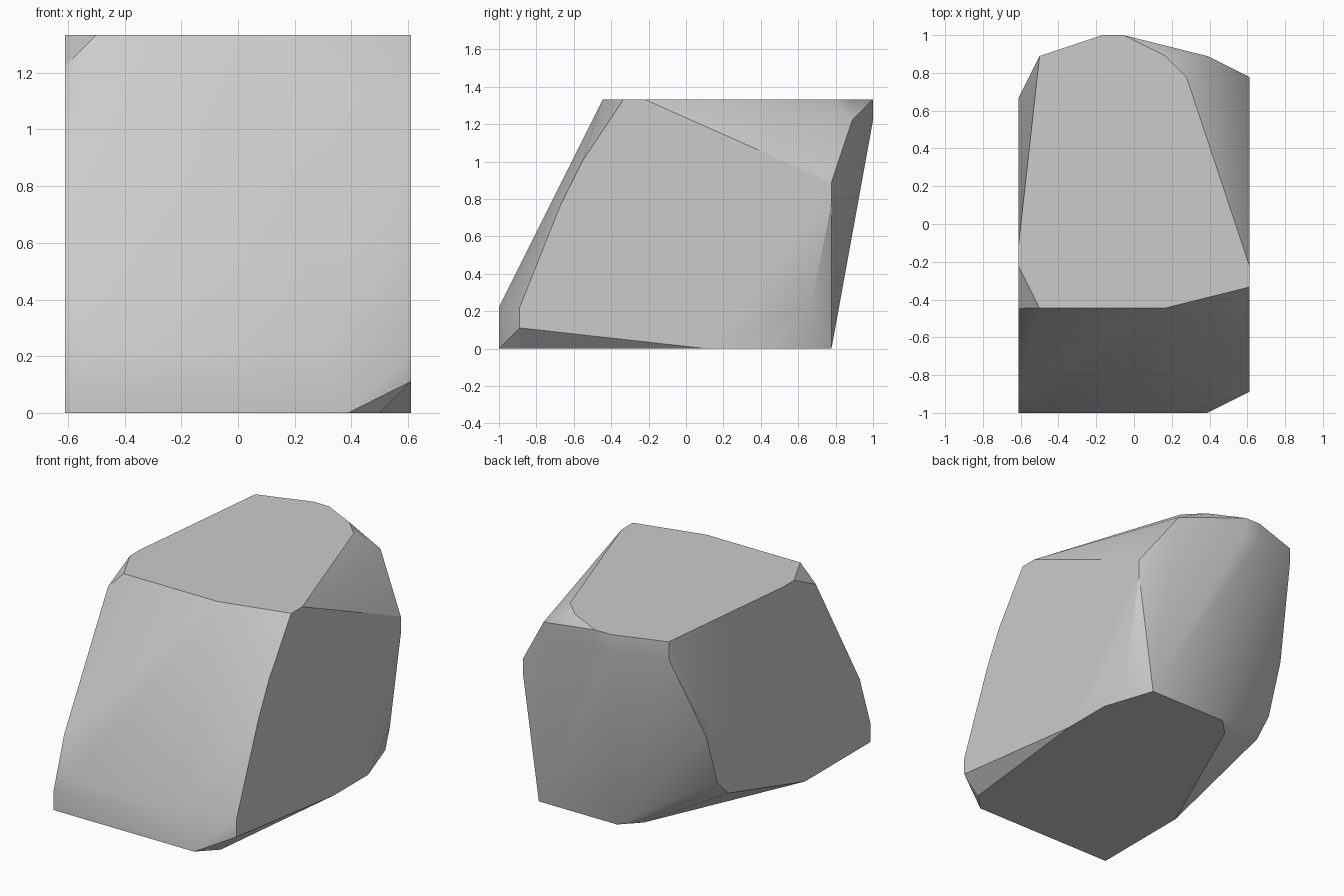
import bpy
import bmesh
import math
from mathutils import Vector

# Remove only the default cube
default_cube = bpy.data.objects.get("Cube")
if default_cube:
    bpy.data.objects.remove(default_cube, do_unlink=True)

# The rock is carved on a coarse lattice, counted from its lower front corner
STEP = 1 / 9
WIDTH, DEPTH, HEIGHT = 11, 18, 12
CENTRE = Vector((WIDTH / 2, DEPTH / 2, 0))


def outline(axis, level, pairs):
    """Place a flat outline on the lattice plane where the axis equals level."""
    points = []
    for pair in pairs:
        coords = list(pair)
        coords.insert("xyz".index(axis), level)
        points.append((Vector(coords) - CENTRE) * STEP)
    return points


def make_material(name, colour):
    material = bpy.data.materials.new(name)
    material.use_nodes = True
    material.diffuse_color = colour
    shader = material.node_tree.nodes["Principled BSDF"]
    shader.inputs["Base Color"].default_value = colour
    return material


# Flat top and flat underside, as x-y outlines
top = outline("z", HEIGHT, [(1, 5), (7, 5), (11, 6), (11, 7), (8, 16), (7, 17),
                            (5, 18), (4, 18), (1, 17), (0, 8), (0, 7)])
underside = outline("z", 0, [(0, 0), (9, 0), (10, 1), (11, 10), (11, 13),
                             (10, 16), (5, 16), (4, 15), (0, 6)])

# Flat cheeks on either side, as y-z outlines
left_cheek = outline("x", WIDTH, [(1, 1), (1, 2), (3, 7), (4, 9),
                                  (16, 8), (16, 7), (15, 2)])
right_cheek = outline("x", 0, [(0, 1), (1, 4), (5, 11), (15, 7), (15, 6),
                               (14, 3), (13, 2)])

# Blunt front toe and back ridge, as x-z outlines
front_toe = outline("y", 0, [(1, 2), (8, 2)])
back_ridge = outline("y", DEPTH, [(4, 11), (5, 11)])
back_corners = outline("y", DEPTH - 1, [(1, 11), (9, 11)])

# Wrap one tight skin around all the outlines
bm = bmesh.new()
for part in (top, underside, left_cheek, right_cheek,
             front_toe, back_ridge, back_corners):
    for point in part:
        bm.verts.new(point)
hull = bmesh.ops.convex_hull(bm, input=bm.verts)
leftover = {item for key in ("geom_interior", "geom_unused")
            for item in hull[key] if isinstance(item, bmesh.types.BMVert)}
bmesh.ops.delete(bm, geom=list(leftover), context="VERTS")
bmesh.ops.dissolve_limit(bm, angle_limit=math.radians(0.5),
                         verts=bm.verts, edges=bm.edges)
bmesh.ops.recalc_face_normals(bm, faces=bm.faces)

mesh = bpy.data.meshes.new("rock")
bm.to_mesh(mesh)
bm.free()
rock = bpy.data.objects.new("rock", mesh)
bpy.context.collection.objects.link(rock)
mesh.materials.append(make_material("stone grey", (0.6, 0.6, 0.6, 1)))

# Soft shading on gentle bends, crisp on hard breaks
bpy.ops.object.select_all(action="DESELECT")
rock.select_set(True)
bpy.context.view_layer.objects.active = rock
bpy.ops.object.shade_smooth_by_angle(angle=math.radians(30))
